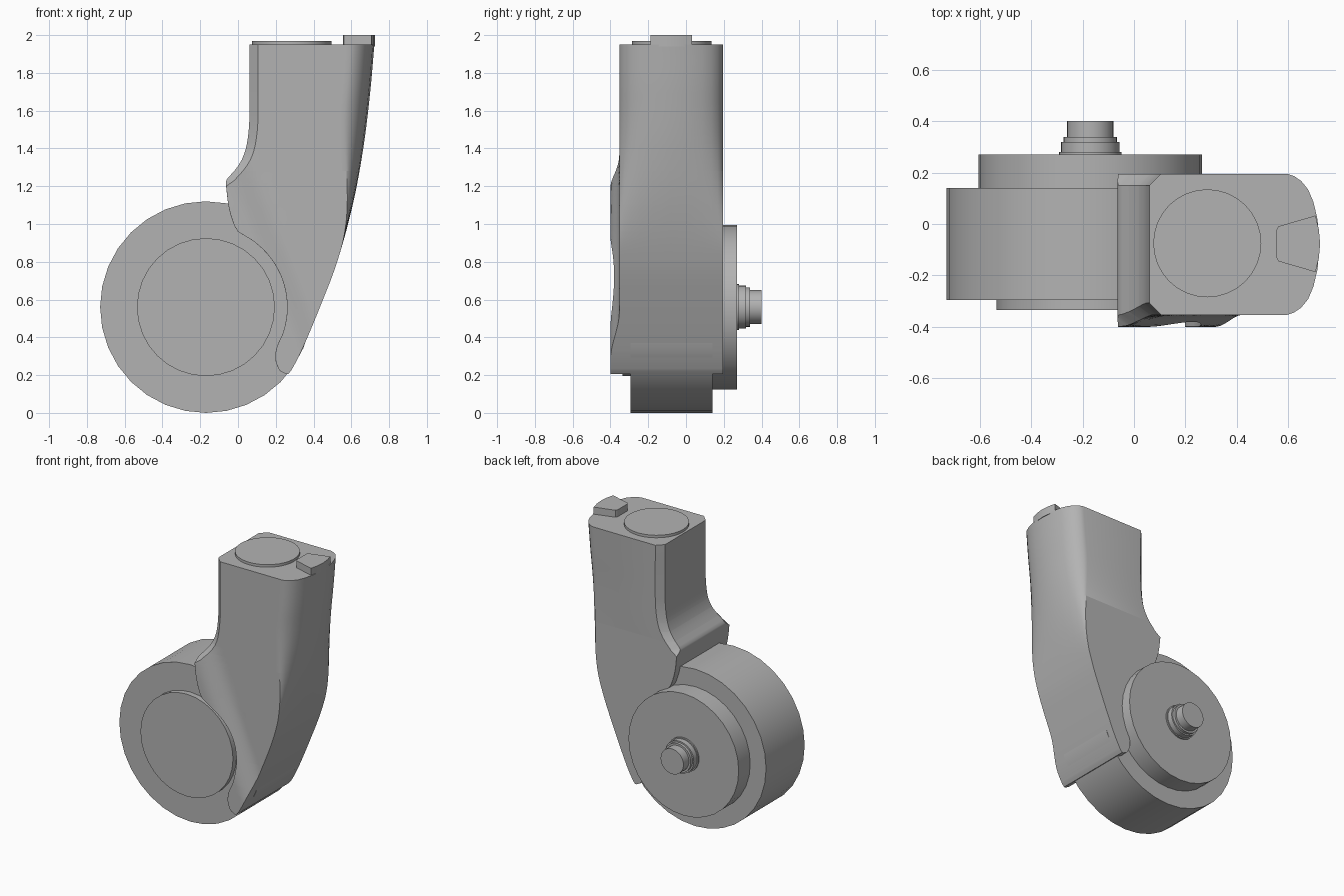
import bpy, bmesh, math
from mathutils import Vector

cube = bpy.data.objects.get("Cube")
if cube:
    bpy.data.objects.remove(cube)

grey = bpy.data.materials.new("plain_grey")
grey.use_nodes = True
grey.diffuse_color = (0.45, 0.45, 0.45, 1)
grey.node_tree.nodes["Principled BSDF"].inputs["Base Color"].default_value = grey.diffuse_color


def loft(name, rings):
    """Skin a stack of equal-length rings and cap both ends."""
    bm = bmesh.new()
    loops = [[bm.verts.new(p) for p in ring] for ring in rings]
    n = len(loops[0])
    for a, b in zip(loops, loops[1:]):
        for i in range(n):
            j = (i + 1) % n
            bm.faces.new((a[i], a[j], b[j], b[i]))
    bm.faces.new(loops[0][::-1])
    bm.faces.new(loops[-1])
    bmesh.ops.recalc_face_normals(bm, faces=bm.faces)
    mesh = bpy.data.meshes.new(name)
    bm.to_mesh(mesh)
    bm.free()
    mesh.materials.append(grey)
    ob = bpy.data.objects.new(name, mesh)
    bpy.context.collection.objects.link(ob)
    bpy.ops.object.select_all(action='DESELECT')
    ob.select_set(True)
    bpy.context.view_layer.objects.active = ob
    bpy.ops.object.shade_smooth_by_angle(angle=math.radians(30))
    return ob


def circle(centre, radius, u, v, n=32):
    steps = [2 * math.pi * i / n for i in range(n)]
    return [centre + radius * (math.cos(t) * u + math.sin(t) * v) for t in steps]


X, Y, Z = Vector((1, 0, 0)), Vector((0, 1, 0)), Vector((0, 0, 1))
HUB_X, HUB_Z = -0.17, 0.56


def wheel_part(name, *steps):
    """Turned part on the wheel axis from (y, radius) steps."""
    loft(name, [circle(Vector((HUB_X, y, HUB_Z)), r, X, Z) for y, r in steps])


# Wheel, cover discs and stepped axle
wheel_part("wheel", (-0.295, 0.56), (0.14, 0.56))
wheel_part("front_cover", (-0.335, 0.365), (-0.29, 0.365))
wheel_part("rear_hub", (0.13, 0.435), (0.27, 0.435))
wheel_part("axle", (0.26, 0.122), (0.28, 0.122), (0.28, 0.114), (0.318, 0.114),
           (0.318, 0.104), (0.338, 0.104), (0.338, 0.09), (0.40, 0.09))


def smoothstep(a, b, x):
    t = min(max((x - a) / (b - a), 0), 1)
    return t * t * (3 - 2 * t)


def curve(points, z):
    """Smooth x at height z through (z, x) points."""
    def slope(i):
        a, b = points[max(i - 1, 0)], points[min(i + 1, len(points) - 1)]
        return (b[1] - a[1]) / (b[0] - a[0])
    for i, ((z0, x0), (z1, x1)) in enumerate(zip(points, points[1:])):
        if z <= z1 or i == len(points) - 2:
            h = z1 - z0
            t = (z - z0) / h
            s = t * t * (3 - 2 * t)
            return (x0 + (x1 - x0) * s + h * slope(i) * t * (1 - t) ** 2
                    - h * slope(i + 1) * t * t * (1 - t))


# Housing outlines in side profile
OUTER = [(0.205, 0.265), (0.23, 0.285), (0.33, 0.337), (0.58, 0.442), (0.8, 0.525),
         (1.1, 0.607), (1.4, 0.663), (1.7, 0.70), (1.95, 0.722)]
HOOK = [(0.205, 0.255), (0.22, 0.225), (0.27, 0.2), (0.34, 0.203), (0.42, 0.237)]
LIP = [(0.92, 0.065), (0.96, 0.0), (1.02, -0.03), (1.1, -0.051), (1.2, -0.063)]
NECK = [(1.2, -0.063), (1.235, -0.06), (1.28, -0.02), (1.34, 0.02), (1.42, 0.046),
        (1.55, 0.06), (1.95, 0.06)]
FRONT, BACK = -0.353, 0.195


def inner(z):
    if z < 0.42:
        return curve(HOOK, z)
    if z < 0.92:
        return HUB_X + math.sqrt(0.43 ** 2 - (z - HUB_Z) ** 2)
    return curve(LIP if z <= 1.2 else NECK, z)


def front_y(x, z):
    """Front face flares forward along a slanted line."""
    line = -0.06 + (1.2 - z) * 0.41
    return FRONT - 0.047 * (1 - smoothstep(0.0, 0.21, x - line))


# Rounded outer side: (fraction of half width, setback)
ROUND = [(1, 0.125), (0.97, 0.1), (0.9, 0.072), (0.78, 0.045), (0.6, 0.024), (0.35, 0.008)]
ROUND = [(-t, d) for t, d in ROUND] + [(0, 0)] + ROUND[::-1]


def section(z):
    left, right = inner(z), curve(OUTER, z)
    c = 0.0005 + 0.045 * smoothstep(1.2, 1.235, z)
    fade = smoothstep(0.85, 1.65, z)
    end = right - ROUND[0][1] * fade
    start = min(left + c, end - 0.002)
    pts = [(left, front_y(left, z) + c)]
    for i in range(18):
        x = start + (end - start) * i / 18
        pts.append((x, front_y(x, z)))
    y0 = front_y(end, z)
    mid, half = (y0 + BACK) / 2, (BACK - y0) / 2
    pts += [(right - d * fade, mid + t * half) for t, d in ROUND]
    pts += [(start, BACK), (left, BACK - c)]
    return [(x, y, z) for x, y in pts]


levels = {0.205 + (1.95 - 0.205) * i / 60 for i in range(61)}
levels |= {z for table in (OUTER, HOOK, LIP, NECK) for z, x in table}
heights = []
for z in sorted(levels):
    if not heights or z - heights[-1] > 1e-4:
        heights.append(z)
loft("leg_housing", [section(z) for z in heights])

# Mounting disc and locating tab on top
loft("top_disc", [circle(Vector((0.285, -0.075, z)), 0.21, X, Y) for z in (1.94, 1.968)])
HALF_TAB = [(0.555, 0.055), (0.562, 0.068), (0.706, 0.11), (0.719, 0.055)]
tab = [(x, -0.077 - y) for x, y in HALF_TAB] + [(0.724, -0.077)]
tab += [(x, -0.077 + y) for x, y in HALF_TAB[::-1]]
loft("top_tab", [[(x, y, z) for x, y in tab] for z in (1.94, 2.0)])
